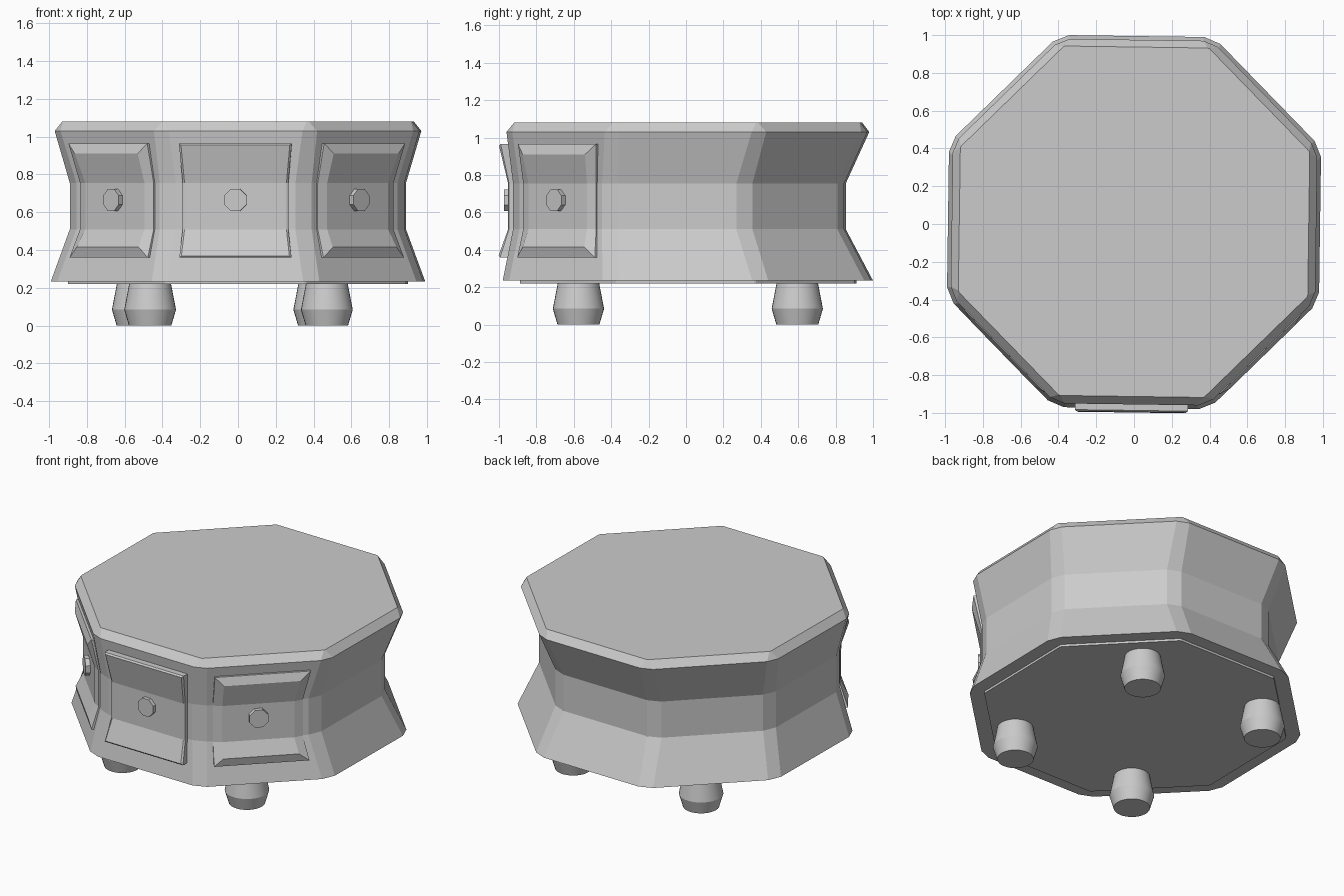
import bpy, bmesh
from math import sin, cos, tan, pi, radians
from mathutils import Vector, Matrix

if "Cube" in bpy.data.objects:
    bpy.data.objects.remove(bpy.data.objects["Cube"])

TWIST = Matrix.Rotation(radians(-0.8), 3, 'Z')
# body profile: z, flat-to-centre distance, y shift of the ring, corner cut
PROFILE = [(0.235, 0.985, 0.01, 0.05), (0.51, 0.885, -0.035, 0.05),
           (0.755, 0.885, -0.035, 0.05), (1.03, 0.965, 0.01, 0.045),
           (1.08, 0.925, 0.012, 0.006)]


def make_object(name, loops):
    """Skin a stack of equal-length point loops and cap both ends."""
    bm = bmesh.new()
    rings = [[bm.verts.new(p) for p in loop] for loop in loops]
    n = len(rings[0])
    for a, b in zip(rings, rings[1:]):
        for i in range(n):
            j = (i + 1) % n
            bm.faces.new((a[i], a[j], b[j], b[i]))
    if name.startswith("drawer"):
        # folded caps: three bands following the waist
        for r in (rings[0], rings[-1]):
            for i in range(3):
                bm.faces.new((r[i], r[i + 1], r[6 - i], r[7 - i]))
    else:
        bm.faces.new(rings[0])
        bm.faces.new(rings[-1])
    bmesh.ops.recalc_face_normals(bm, faces=bm.faces)
    me = bpy.data.meshes.new(name)
    bm.to_mesh(me)
    bm.free()
    ob = bpy.data.objects.new(name, me)
    bpy.context.collection.objects.link(ob)
    return ob


def face_point(angle, dist, side, z, cy):
    n = Vector((cos(angle), sin(angle), 0))
    t = Vector((-sin(angle), cos(angle), 0))
    return TWIST @ (Vector((0, cy, z)) + n * dist + t * side)


def octagon(z, a, cy, cut):
    half = a * tan(pi / 8) - cut
    return [face_point(k * pi / 4, a, s * half, z, cy)
            for k in range(8) for s in (-1, 1)]


def surface(z):
    for p, q in zip(PROFILE, PROFILE[1:]):
        if z <= q[0]:
            f = (z - p[0]) / (q[0] - p[0])
            return p[1] + f * (q[1] - p[1]), p[2] + f * (q[2] - p[2])


# waisted octagonal body and base plate
make_object("body", [octagon(*p) for p in PROFILE])
make_object("base_plate", [octagon(0.22, 0.895, 0.012, 0.006),
                           octagon(0.245, 0.895, 0.012, 0.006)])


def drawer_loop(angle, inset, out):
    rows = [0.36 + inset, 0.51, 0.755, 0.965 - inset]
    left, right = [], []
    for i, z in enumerate(rows):
        a, cy = surface(z)
        o = out if out < 0 or i in (0, 3) else out * 0.55
        hw = 0.3 * a / 0.95 - inset
        left.append(face_point(angle, a + o, -hw, z, cy))
        right.append(face_point(angle, a + o, hw, z, cy))
    return left + right[::-1]


# three drawer fronts with eight-sided knobs
for name, deg, rim, inset, out in (("left", 225, 0.015, 0.055, 0.042),
                                   ("front", 270, 0.04, 0.01, 0.05),
                                   ("right", 315, 0.015, 0.055, 0.042)):
    ang = radians(deg)
    make_object("drawer_" + name, [drawer_loop(ang, 0, -0.04),
                                   drawer_loop(ang, 0, rim),
                                   drawer_loop(ang, inset, out)])
    knob = []
    for d in (0.88, 0.937):
        knob.append([face_point(ang, d, 0.063 * cos((k + 0.5) * pi / 4),
                                0.665 + 0.063 * sin((k + 0.5) * pi / 4), -0.035)
                     for k in range(8)])
    make_object("knob_" + name, knob)

# four turned feet
FOOT = [(0, 0.112), (0.085, 0.137), (0.225, 0.11)]
for name, x, y in (("front_left", -0.465, -0.575), ("front_right", 0.47, -0.575),
                   ("back_left", -0.53, 0.595), ("back_right", 0.43, 0.595)):
    ob = make_object("foot_" + name,
                     [[Vector((x + r * cos(k * pi / 16), y + r * sin(k * pi / 16), z))
                       for k in range(32)] for z, r in FOOT])
    bpy.context.view_layer.objects.active = ob
    for p in ob.data.polygons:
        p.use_smooth = len(p.vertices) == 4
    ob.data.set_sharp_from_angle(angle=radians(15))
